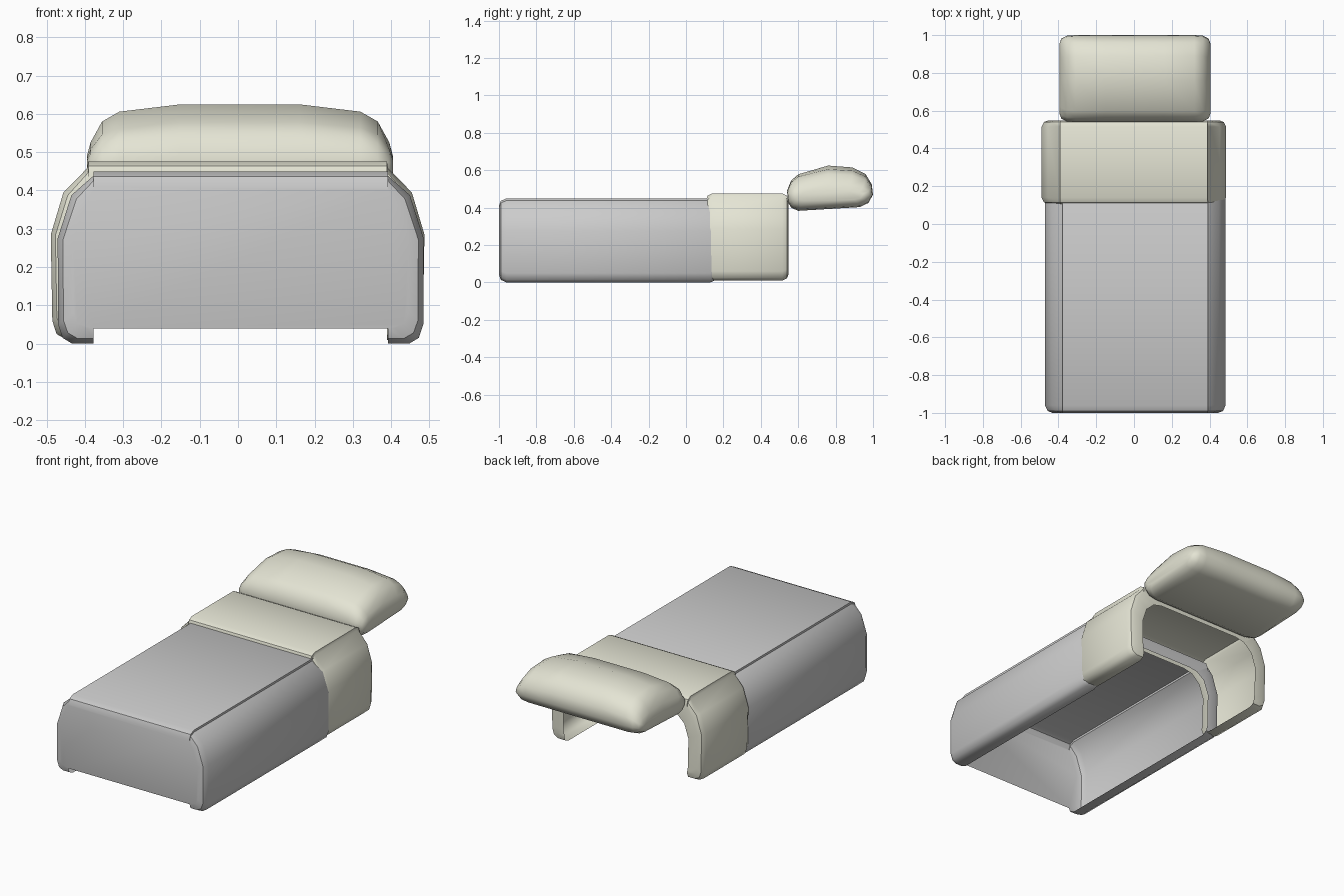
import bpy, bmesh, math

if "Cube" in bpy.data.objects:
    bpy.data.objects.remove(bpy.data.objects["Cube"])


def loft(name, rows, wrap, caps, color=None, angle=40):
    """Skin a list of equal-length point rows; caps lists rows to fill."""
    bm = bmesh.new()
    vs = [[bm.verts.new(p) for p in row] for row in rows]
    n = len(rows[0])
    for a, b in zip(vs, vs[1:]):
        for i in range(n if wrap else n - 1):
            j = (i + 1) % n
            bm.faces.new((a[i], a[j], b[j], b[i]))
    for c in caps:
        bm.faces.new(vs[c])
    bmesh.ops.remove_doubles(bm, verts=bm.verts, dist=0.0005)
    bmesh.ops.recalc_face_normals(bm, faces=bm.faces)
    mesh = bpy.data.meshes.new(name)
    bm.to_mesh(mesh)
    bm.free()
    ob = bpy.data.objects.new(name, mesh)
    bpy.context.collection.objects.link(ob)
    if color:
        mat = bpy.data.materials.new(name + "_material")
        mat.diffuse_color = color
        mat.use_nodes = True
        mat.node_tree.nodes["Principled BSDF"].inputs["Base Color"].default_value = mat.diffuse_color
        mesh.materials.append(mat)
    bpy.ops.object.select_all(action='DESELECT')
    ob.select_set(True)
    bpy.context.view_layer.objects.active = ob
    bpy.ops.object.shade_smooth_by_angle(angle=math.radians(angle))
    return ob


def arch(half, cx):
    """Mirror a half cross-section (bottom lip to top) into a full arch."""
    right = [(cx + x, z) for x, z in half]
    left = [(cx - x, z) for x, z in reversed(half)]
    return right + left


def ring(half, cx, y, inset):
    """Arch cross-section at y, shrunk by inset on all sides."""
    w = max(x for x, z in half)
    lo, hi = half[0][1], half[-1][1]
    mid, h = (lo + hi) / 2, (hi - lo) / 2
    pts = [(max(x * (1 - inset / w), half[0][0]), mid + (z - mid) * (1 - inset / h))
           for x, z in half]
    return [(x, y, z) for x, z in arch(pts, cx)]


def lip(half, cx, y, inset, base):
    """Inner edge of the turned-in rim: shrunk sides and top, open bottom."""
    w, lo, hi = max(x for x, z in half), half[0][1], half[-1][1]
    k = (hi - inset - lo - base) / (hi - lo)
    pts = []
    for x, z in half:
        x2 = x * (1 - inset / w)
        if z < 0.1:
            x2 = max(x2, half[0][0])
        pts.append((x2, lo + base + (z - lo) * k))
    return [(x, y, z) for x, z in arch(pts, cx)]


CREAM = (0.78, 0.78, 0.66, 1)

# Blanket: thin rounded shell, closed at the foot, open below and at the back
half = [(0.385, 0), (0.44, 0), (0.465, 0.015), (0.477, 0.05), (0.478, 0.275),
        (0.442, 0.388), (0.383, 0.438), (0.315, 0.45)]
cx = 0.007
rows = [ring(half, cx, y, i) for y, i in
        ((-1, 0.04), (-0.99, 0.014), (-0.96, 0), (0.13, 0), (0.16, 0.014), (0.17, 0.04))]
rows.append(lip(half, cx, 0.17, 0.09, 0.04))
loft("blanket", rows, False, [0])

# Folded sheet: wider open shell with rims turned in at both ends
half = [(0.39, 0.01), (0.445, 0.01), (0.473, 0.025), (0.484, 0.06), (0.488, 0.285),
        (0.455, 0.395), (0.393, 0.458), (0.325, 0.476)]
cx = -0.001
rows = [ring(half, cx, y, i) for y, i in
        ((0.107, 0.034), (0.115, 0.012), (0.14, 0), (0.515, 0), (0.54, 0.012), (0.548, 0.034))]
rows.insert(0, lip(half, cx, 0.107, 0.09, 0.034))
rows.append(lip(half, cx, 0.548, 0.09, 0.034))
loft("folded_sheet", rows, False, [], CREAM)

# Pillow: side outline lofted across x, shrinking toward both ends
side = [(0.54, 0.49), (0.545, 0.43), (0.562, 0.4), (0.6, 0.383), (0.93, 0.403),
        (0.975, 0.425), (1.0, 0.47), (0.993, 0.525), (0.96, 0.58), (0.89, 0.615),
        (0.76, 0.625), (0.6, 0.578), (0.562, 0.545)]
cy, cz = 0.77, 0.465
stations = [(0.4, 0.8, 0.15, 0.35), (0.39, 0.92, 0.38, 0.65), (0.36, 0.985, 0.72, 0.9),
            (0.315, 1, 0.88, 1), (0.155, 1, 1, 1)]
stations = ([(-x, *s) for x, *s in stations] + stations[::-1])
rows = [[(0.005 + x, cy + (y - cy) * sy, cz + (z - cz) * (su if z > cz else sd))
         for y, z in side] for x, sy, su, sd in stations]
loft("pillow", rows, True, [0, -1], CREAM, 60)
